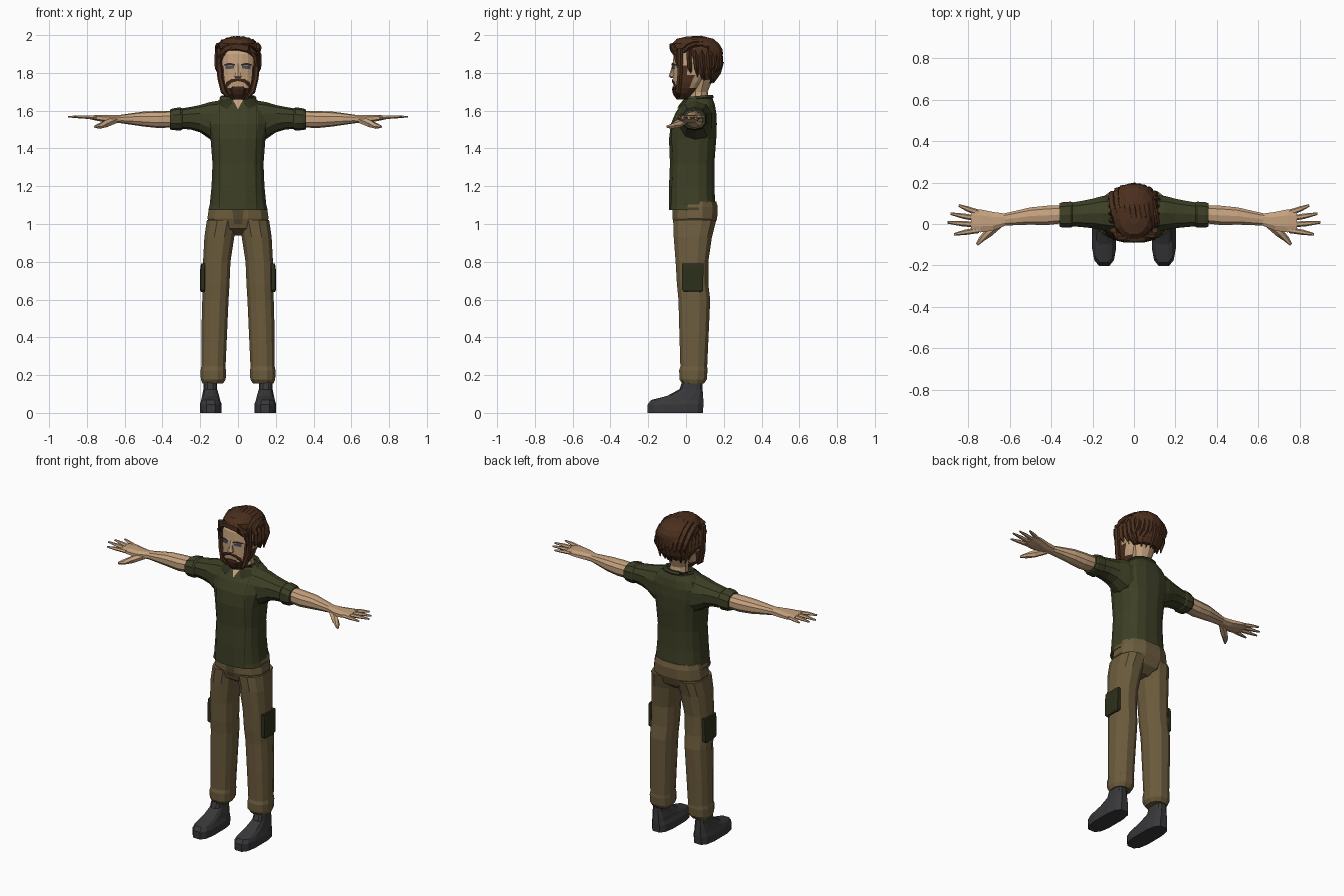
import bpy, math, random
from mathutils import Vector
from mathutils.bvhtree import BVHTree

random.seed(4)


def mat(name, r, g, b):
    m = bpy.data.materials.new(name)
    m.diffuse_color = (r, g, b, 1)
    return m


SHIRT = mat("olive_cloth", .047, .050, .019)
SEAM = mat("dark_olive", .026, .029, .011)
TROUSER = mat("khaki_cloth", .150, .108, .047)
SHADE = mat("dark_khaki", .085, .066, .030)
SKIN = mat("skin", .56, .36, .21)
HAIR = mat("brown_hair", .072, .029, .013)
BEARD = mat("dark_brown", .042, .018, .009)
BOOT = mat("charcoal_leather", .040, .040, .043)
EYE = mat("blue_grey", .065, .085, .125)


def make(name, verts, faces, material, mirror=False):
    me = bpy.data.meshes.new(name)
    me.from_pydata([tuple(v) for v in verts], [], faces)
    me.materials.append(material)
    ob = bpy.data.objects.new(name, me)
    bpy.context.collection.objects.link(ob)
    if mirror:
        ob.modifiers.new("mirror", 'MIRROR').use_mirror_merge = False
    return ob


def skin_rings(rings):
    """Faces joining equal rings of points, with end caps."""
    n = len(rings[0])
    faces = [(i * n + k, i * n + (k + 1) % n, (i + 1) * n + (k + 1) % n, (i + 1) * n + k)
             for i in range(len(rings) - 1) for k in range(n)]
    faces += [tuple(reversed(range(n))), tuple(range((len(rings) - 1) * n, len(rings) * n))]
    return [p for r in rings for p in r], faces


def loft(name, sections, material, axis='z', n=12, p=2.4, mirror=False):
    """Sections are (position, u0, u1, v0, v1); u,v = x,y for z and y,z for x."""
    angles = [2 * math.pi * (k + .5) / n for k in range(n)]
    sup = lambda t: math.copysign(abs(t) ** (2 / p), t)
    shape = [(sup(math.cos(a)), sup(math.sin(a))) for a in angles]
    mu, mv = max(s[0] for s in shape), max(s[1] for s in shape)
    rings = []
    for t, u0, u1, v0, v1 in sections:
        pts = [((u0 + u1) / 2 + c / mu * (u1 - u0) / 2,
                (v0 + v1) / 2 + s / mv * (v1 - v0) / 2) for c, s in shape]
        rings.append([(u, v, t) if axis == 'z' else (t, u, v) for u, v in pts])
    return make(name, *skin_rings(rings), material, mirror)


def tube(name, path, radii, material, n=6, flat=1.0, mirror=False):
    """Tapered tube along a path, thinner along its normal when flat < 1."""
    path = [Vector(p) for p in path]
    rings = []
    for i, p in enumerate(path):
        d = (path[min(i + 1, len(path) - 1)] - path[max(i - 1, 0)]).normalized()
        ref = Vector((1, 0, 0)) if abs(d.x) < .7 else Vector((0, 1, 0))
        side = (ref - d * ref.dot(d)).normalized()
        up = d.cross(side)
        rings.append([p + side * math.cos(a) * radii[i] + up * math.sin(a) * radii[i] * flat
                      for a in (2 * math.pi * k / n for k in range(n))])
    return make(name, *skin_rings(rings), material, mirror)


def plate(name, target, rows, material, mirror=False, steps=4, lift=.005):
    """Thin strip laid on the front of a part; rows are ((x, z), (x, z))."""
    me = target.data
    tree = BVHTree.FromPolygons([v.co for v in me.vertices], [list(p.vertices) for p in me.polygons])
    fine = []
    for a, b in zip(rows, rows[1:]):
        for s in range(steps):
            f = s / steps
            fine.append([Vector(a[j]).lerp(Vector(b[j]), f) for j in (0, 1)])
    fine.append([Vector(q) for q in rows[-1]])
    verts = []
    for l, r in fine:
        for f in (0, .5, 1):
            q = l.lerp(r, f)
            hit = tree.ray_cast(Vector((q.x, -1, q.y)), Vector((0, 1, 0)))[0]
            verts.append((q.x, (hit.y if hit else 0) - lift, q.y))
    faces = [(3 * i + j, 3 * i + j + 1, 3 * i + j + 4, 3 * i + j + 3)
             for i in range(len(fine) - 1) for j in (0, 1)]
    return make(name, verts, faces, material, mirror)


def body(rows):
    """Symmetric sections from (z, half width, front, back)."""
    return [(z, -w, w, f, b) for z, w, f, b in rows]


# Boots
loft("boot", [(0, .088, .2, -.203, .09), (.045, .086, .202, -.203, .092),
              (.068, .095, .195, -.185, .092), (.09, .1, .19, -.1, .09),
              (.125, .11, .183, -.035, .088), (.18, .112, .18, -.015, .085)],
     BOOT, p=3, mirror=True)

# Trousers
loft("trouser_leg", [(.155, .08, .188, -.02, .095), (.178, .065, .197, -.035, .11),
                     (.225, .064, .198, -.036, .114), (.245, .066, .194, -.03, .112),
                     (.42, .058, .194, -.035, .12), (.6, .05, .189, -.04, .128),
                     (.68, .045, .187, -.048, .118), (.8, .04, .185, -.055, .118),
                     (.93, .02, .178, -.065, .137), (1.02, 0, .165, -.068, .16)],
     TROUSER, mirror=True)
hips = loft("trouser_hips", body([(.94, .04, -.0, .10), (.975, .13, -.055, .145),
                                  (1.03, .162, -.072, .165), (1.09, .153, -.072, .168),
                                  (1.12, .145, -.06, .16)]), TROUSER)
plate("trouser_fly", hips, [((-.035, 1.1), (.035, 1.1)), ((-.02, 1.0), (.02, 1.0))], SHADE)
loft("thigh_pocket", [(.64, .172, .196, -.01, .08), (.65, .172, .201, -.02, .09),
                      (.76, .172, .2, -.02, .092), (.79, .172, .196, -.02, .092)],
     SEAM, n=8, p=5, mirror=True)

# Shirt with sleeves and rolled cuffs
shirt = loft("shirt_body", body([(1.075, .157, -.09, .15), (1.1, .15, -.09, .155),
                                 (1.2, .14, -.09, .15), (1.32, .135, -.085, .15),
                                 (1.45, .145, -.09, .16), (1.53, .165, -.08, .163),
                                 (1.59, .165, -.055, .16), (1.635, .13, -.025, .152),
                                 (1.665, .09, .0, .14)]), SHIRT, n=16, p=2.6)
loft("sleeve", [(.09, -.04, .14, 1.42, 1.655), (.15, -.03, .135, 1.45, 1.645),
                (.2, -.02, .122, 1.485, 1.63), (.25, -.015, .112, 1.5, 1.62),
                (.31, -.01, .102, 1.505, 1.61)], SHIRT, axis='x', n=10, mirror=True)
loft("sleeve_cuff", [(.295, -.012, .104, 1.5, 1.612), (.305, -.018, .108, 1.495, 1.618),
                     (.345, -.018, .105, 1.497, 1.612), (.36, -.012, .1, 1.502, 1.605)],
     SHIRT, axis='x', n=10, mirror=True)
plate("shirt_seam", shirt, [((.096, 1.63), (.1, 1.63)), ((.096, 1.08), (.1, 1.08))],
      SEAM, mirror=True, steps=16)
plate("open_neckline", shirt, [((-.03, 1.664), (.03, 1.664)), ((-.002, 1.61), (.002, 1.61))], SKIN)
plate("collar_flap", shirt, [((.028, 1.662), (.085, 1.658)), ((.035, 1.63), (.105, 1.635)),
                             ((.055, 1.612), (.06, 1.612))], SEAM, mirror=True, lift=.008)
arc = [math.radians(a) for a in range(-65, 246, 31)]
tube("collar_band", [(math.cos(a) * .085, .068 + math.sin(a) * .066, 1.667 + .006 * math.sin(a))
                     for a in arc], [.013] * len(arc), SHIRT)

# Arms and hands
loft("forearm", [(.33, .005, .09, 1.512, 1.6), (.42, -.005, .088, 1.508, 1.598),
                 (.5, -.003, .08, 1.516, 1.595), (.56, -.005, .066, 1.525, 1.587),
                 (.63, -.008, .05, 1.535, 1.577)], SKIN, axis='x', n=10, mirror=True)
loft("palm", [(.62, -.008, .05, 1.535, 1.577), (.68, -.032, .058, 1.535, 1.577),
              (.74, -.04, .07, 1.545, 1.577), (.785, -.036, .07, 1.555, 1.574)],
     SKIN, axis='x', n=8, mirror=True)
for label, y0, x1, y1 in (("index", -.03, .868, -.05), ("middle", -.004, .9, .008),
                          ("ring", .026, .885, .05), ("little", .055, .845, .09)):
    tube(label + "_finger", [(.75, y0, 1.563), ((.76 + x1) / 2, (y0 + y1) / 2, 1.567), (x1, y1, 1.568)],
         [.014, .013, .006], SKIN, flat=.75, mirror=True)
tube("thumb", [(.65, -.0, 1.55), (.7, -.042, 1.53), (.735, -.072, 1.518), (.757, -.1, 1.515)],
     [.02, .021, .015, .007], SKIN, mirror=True)

# Neck and head
loft("neck", body([(1.61, .06, .015, .13), (1.7, .052, .015, .115), (1.75, .065, .01, .135),
                   (1.8, .08, .0, .15)]), SKIN, n=10, p=2)
head = loft("head", body([(1.66, .03, -.045, .0), (1.69, .062, -.058, .04),
                          (1.72, .08, -.064, .07), (1.75, .09, -.067, .09),
                          (1.79, .096, -.068, .12), (1.84, .1, -.07, .14),
                          (1.9, .1, -.066, .15), (1.95, .08, -.04, .13)]), SKIN, n=20, p=2.5)
# Beard covers the jaw and runs up the cheeks
head.data.materials.append(HAIR)
for f in head.data.polygons:
    c = f.center
    if c.z < 1.71 or (c.z < 1.86 and -.05 < c.y < .03 and abs(c.x) > .07):
        f.material_index = 1
loft("chin_beard", body([(1.66, .022, -.05, -.01), (1.685, .042, -.068, 0),
                         (1.712, .05, -.074, 0), (1.728, .038, -.071, 0)]), BEARD, n=10)
loft("nose", body([(1.772, .012, -.078, -.05), (1.782, .019, -.092, -.05),
                   (1.8, .013, -.086, -.05), (1.85, .009, -.07, -.05)]), SKIN, n=6)
plate("moustache", head, [((0, 1.757), (0, 1.77)), ((.035, 1.748), (.035, 1.768)),
                          ((.055, 1.728), (.064, 1.75)), ((.052, 1.7), (.068, 1.7))],
      BEARD, mirror=True, lift=.007)
plate("eye", head, [((.02, 1.823), (.02, 1.838)), ((.065, 1.82), (.065, 1.84))], EYE, mirror=True)
plate("eyebrow", head, [((.016, 1.839), (.016, 1.846)), ((.045, 1.842), (.045, 1.854)),
                        ((.075, 1.838), (.075, 1.845))], BEARD, mirror=True, lift=.007)

# Hair cap with overlapping locks swept front to back
loft("hair_cap", body([(1.765, .078, .06, .155), (1.8, .1, .01, .178), (1.85, .11, -.015, .192),
                       (1.905, .113, -.03, .195), (1.925, .11, -.07, .193), (1.955, .098, -.072, .175),
                       (1.98, .07, -.05, .145), (1.992, .03, 0, .1)]), HAIR, n=16, p=2.1)
for i in range(9):
    x = -.096 + .024 * i
    s = math.sqrt(1 - (x / .122) ** 2)
    end = random.uniform(205, 222)
    path = []
    for k in range(9):
        t = math.radians(32 + (end - 32) * k / 8)
        path.append((x + .012 * math.sin(t * 2), .062 - math.cos(t) * .126 * s ** .7,
                     1.862 + math.sin(t) * .124 * s ** .7))
    tube("hair_lock", path, [.012] + [.018] * 6 + [.015, .004], HAIR, n=5, flat=.7)
# Locks around the sides and nape
for y, z in ((.015, 1.79), (.05, 1.775), (.085, 1.76), (.12, 1.75)):
    tube("side_lock", [(.085, y, 1.94), (.106, y, 1.89), (.104, y + .005, 1.83), (.085, y + .012, z)],
         [.016, .02, .019, .004], HAIR, n=5, flat=.7, mirror=True)
for i in range(5):
    x = -.06 + .03 * i
    tube("nape_lock", [(x, .188 - abs(x) * .4, 1.86), (x, .172 - abs(x) * .4, 1.8),
                       (x * .9, .145 - abs(x) * .3, random.uniform(1.74, 1.765))],
         [.02, .019, .004], HAIR, n=5, flat=.7)
# Sideburns and fringe
tube("sideburn", [(.1, -.03, 1.93), (.1, -.03, 1.85), (.094, -.034, 1.77), (.075, -.042, 1.7),
                  (.05, -.04, 1.672)], [.016, .015, .015, .016, .006], HAIR, n=6, mirror=True)
tube("fringe_right", [(-.03, -.066, 1.945), (-.07, -.062, 1.925), (-.094, -.045, 1.885),
                      (-.098, -.038, 1.84)], [.014, .018, .016, .004], HAIR, n=5)
for dz in (0, .02):
    tube("fringe_left", [(-.06, -.062, 1.922 + dz), (-.01, -.074, 1.935 + dz / 2),
                         (.05, -.068, 1.925 + dz / 2), (.092, -.05, 1.89 + dz), (.1, -.045, 1.83 + dz)],
         [.006, .015, .018, .016, .004], HAIR, n=5)
